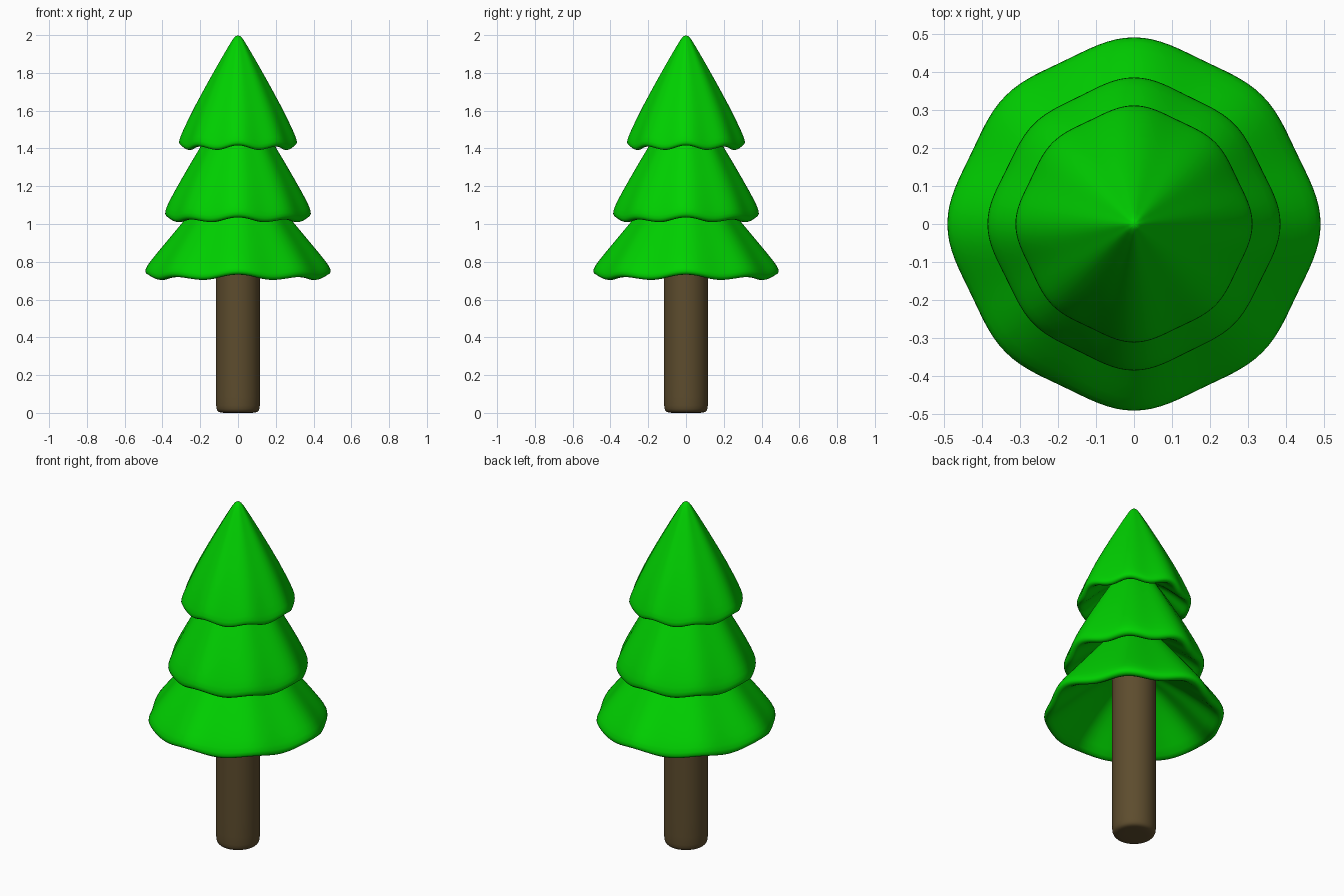
import bpy, bmesh, math

if "Cube" in bpy.data.objects:
    bpy.data.objects.remove(bpy.data.objects["Cube"])

COLS, LOBES = 64, 8


def material(name, rgb):
    m = bpy.data.materials.new(name)
    m.diffuse_color = (*rgb, 1)
    m.use_nodes = True
    m.node_tree.nodes["Principled BSDF"].inputs["Base Color"].default_value = m.diffuse_color
    return m


green = material("leaf green", (0.0, 0.64, 0.0))
brown = material("bark brown", (0.11, 0.073, 0.027))


def lathe(name, profile, mat, fold=0.0, wave=0.0, rim=0, diag=0.0, diag_drop=0.0):
    """Revolve (r, z) points into a closed body; folds and a wavy rim are optional."""
    bm = bmesh.new()
    rings = []
    for r, z in profile[1:-1]:
        near = max(0, 1 - abs(z - profile[rim][1]) / 0.2)    # 1 at the rim
        ring = []
        for i in range(COLS):
            a = math.tau * i / COLS
            v = (1 - math.cos(LOBES * a)) / 2      # 0 on a lobe, 1 in a valley
            d = (1 - math.cos(4 * a)) / 2          # 1 on the diagonals
            rr = r * (1 - fold * v - diag * d)
            zz = z - near * (wave * v + diag_drop * d)
            ring.append(bm.verts.new((rr * math.cos(a), rr * math.sin(a), zz)))
        rings.append(ring)
    top = bm.verts.new((0, 0, profile[0][1]))
    end = bm.verts.new((0, 0, profile[-1][1]))
    for i in range(COLS):
        j = (i + 1) % COLS
        bm.faces.new((top, rings[0][i], rings[0][j]))
        bm.faces.new((end, rings[-1][j], rings[-1][i]))
        for a, b in zip(rings, rings[1:]):
            bm.faces.new((a[i], b[i], b[j], a[j]))
    bmesh.ops.recalc_face_normals(bm, faces=bm.faces)
    for f in bm.faces:
        f.smooth = True
    me = bpy.data.meshes.new(name)
    bm.to_mesh(me)
    bm.free()
    me.materials.append(mat)
    ob = bpy.data.objects.new(name, me)
    bpy.context.collection.objects.link(ob)
    sub = ob.modifiers.new("smooth", 'SUBSURF')
    sub.levels = sub.render_levels = 1
    return ob


# trunk with a softly rounded foot
lathe("trunk", [(0, 1.14), (0.117, 1.14), (0.117, 1.12), (0.117, 0.7), (0.117, 0.3), (0.117, 0.05),
                (0.115, 0.02), (0.105, 0.004), (0.085, 0.0), (0, 0.0)], brown)

# three skirts of branches: outer slope, rounded rim, hollow underside
lathe("lower_branches",
      [(0, 1.28), (0.12, 1.22), (0.26, 1.05), (0.385, 0.90), (0.466, 0.805), (0.496, 0.76),
       (0.492, 0.738), (0.465, 0.728), (0.43, 0.75), (0.28, 0.87), (0.10, 0.98), (0, 0.99)],
      green, 0.038, 0.024, 7, 0.028, 0.014)
lathe("middle_branches",
      [(0, 1.64), (0.08, 1.60), (0.20, 1.41), (0.305, 1.23), (0.37, 1.115), (0.39, 1.065),
       (0.386, 1.042), (0.36, 1.03), (0.325, 1.055), (0.22, 1.13), (0.12, 1.17), (0, 1.18)],
      green, 0.038, 0.022, 7, 0.034, 0.012)
lathe("top_branches",
      [(0, 2.0), (0.018, 1.992), (0.04, 1.96), (0.127, 1.81), (0.238, 1.61), (0.295, 1.49),
       (0.316, 1.44), (0.312, 1.422), (0.29, 1.412), (0.26, 1.435), (0.18, 1.50), (0.10, 1.54), (0, 1.55)],
      green, 0.038, 0.024, 8, 0.028, 0.006)
